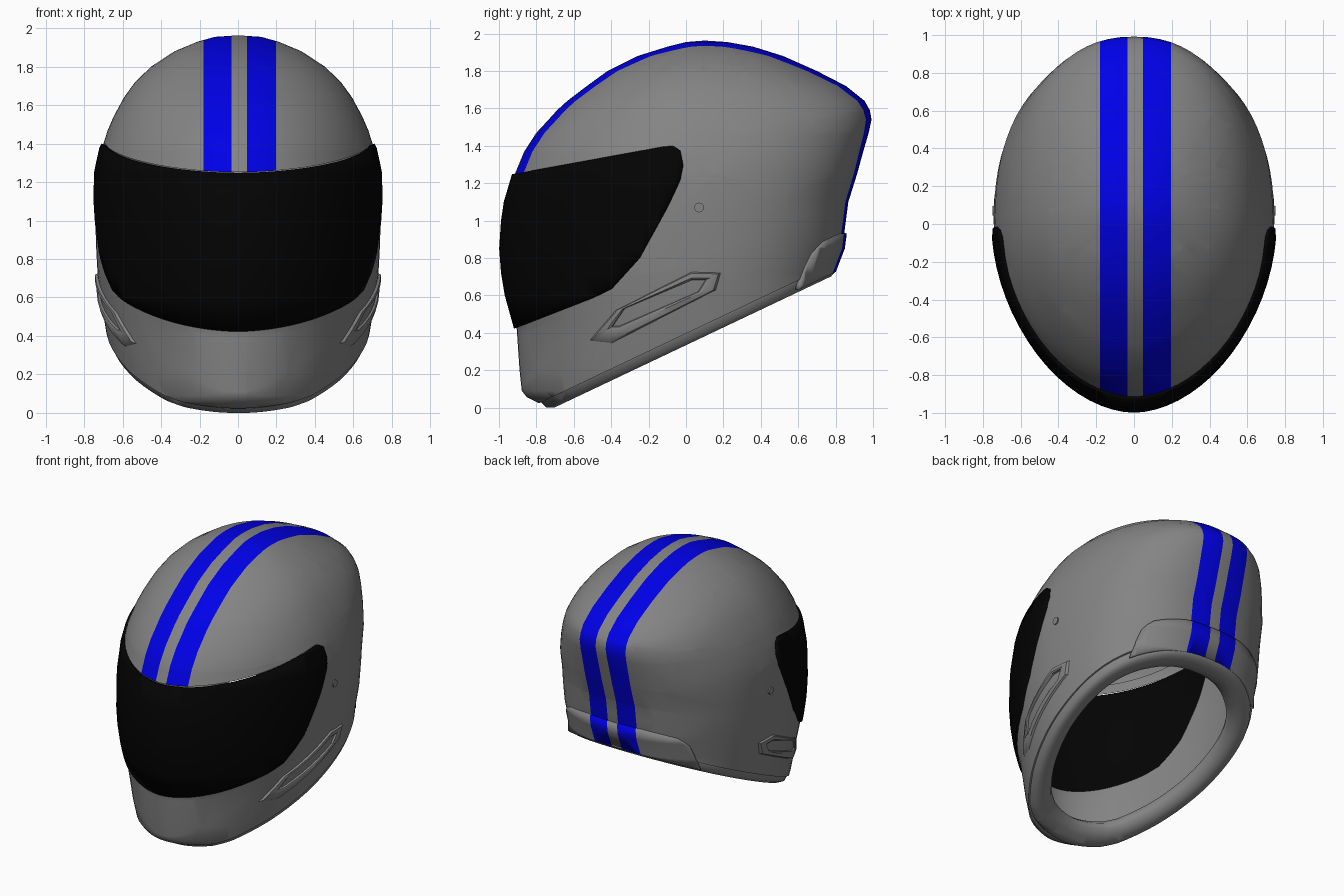
import bpy, bmesh, math
from mathutils import Vector

if "Cube" in bpy.data.objects:
    bpy.data.objects.remove(bpy.data.objects["Cube"])


def material(name, rgb):
    m = bpy.data.materials.new(name)
    m.diffuse_color = (*rgb, 1)
    m.use_nodes = True
    m.node_tree.nodes["Principled BSDF"].inputs["Base Color"].default_value = m.diffuse_color
    return m


GREY = material("shell grey", (0.23, 0.23, 0.23))
BLUE = material("stripe blue", (0.0, 0.0, 0.8))
BLACK = material("visor black", (0.001, 0.001, 0.001))

# Horizontal sections of the helmet: z, front y, back y, half width
KEYS = [(0.0, -.74, .80, .53), (.03, -.80, .80, .56), (.055, -.85, .80, .58),
        (.09, -.878, .80, .60), (.2, -.89, .80, .635), (.42, -.905, .78, .685),
        (.6, -.955, .78, .715), (.72, -.975, .785, .73), (.85, -.985, .835, .737),
        (1.0, -.975, .855, .742), (1.1, -.96, .868, .742), (1.25, -.915, .915, .735),
        (1.37, -.865, .948, .71), (1.47, -.80, .977, .677), (1.54, -.735, .992, .647),
        (1.59, -.69, .983, .62), (1.64, -.635, .955, .593), (1.72, -.53, .855, .535),
        (1.8, -.42, .70, .452), (1.88, -.26, .52, .33), (1.93, -.1, .36, .21),
        (1.955, .0, .22, .12)]
SLOPE, Y0 = .474, -.73          # bottom opening plane: z = SLOPE * (y - Y0)


def shape(z):
    """Section centre and front/back roundness at a height."""
    t = max(0, (z - 1.2) / .76)
    return .1 * t, 1.85 + .13 * t, 2.4 - .35 * t


def side_x(y, z):
    """Half width of the shell at a point of the side view."""
    for k0, k1 in zip(KEYS, KEYS[1:]):
        if k0[0] <= z <= k1[0]:
            t = (z - k0[0]) / (k1[0] - k0[0])
            _, yf, yb, w = [a + (b - a) * t for a, b in zip(k0, k1)]
            yc, pf, pb = shape(z)
            a, p = (yb - yc, pb) if y > yc else (yc - yf, pf)
            return w * max(0, 1 - (abs(y - yc) / a) ** p) ** (1 / p)


def surface(off=0.0, n=72):
    """Loft the helmet surface, grown by off."""
    bm = bmesh.new()
    rings = []
    for z, yf, yb, w in KEYS:
        yc, pf, pb = shape(z)
        zz = 1 + (z - 1) * (1 + off) if z > 1 else z
        ring = []
        for i in range(n):
            c, s = math.cos(math.tau * i / n), math.sin(math.tau * i / n)
            p = pb if s > 0 else pf
            a = (yb - yc if s > 0 else yc - yf) + off
            x = math.copysign(abs(c) ** (2 / p), c) * (w + off)
            y = yc + math.copysign(abs(s) ** (2 / p), s) * a
            ring.append(bm.verts.new((x, y, zz)))
        rings.append(ring)
    for a, b in zip(rings, rings[1:]):
        for i in range(n):
            j = (i + 1) % n
            bm.faces.new((a[i], a[j], b[j], b[i]))
    top = bm.verts.new((0, .1, 1 + .963 * (1 + off)))
    for i in range(n):
        bm.faces.new((rings[-1][i], rings[-1][(i + 1) % n], top))
    return bm


def cut(bm, co, no, clear=False):
    bmesh.ops.bisect_plane(bm, geom=bm.verts[:] + bm.edges[:] + bm.faces[:], dist=1e-5,
                           plane_co=co, plane_no=no, clear_outer=clear)


def planes(poly):
    """Outward planes of a convex counter-clockwise (y, z) outline."""
    for (y0, z0), (y1, z1) in zip(poly, poly[1:] + poly[:1]):
        yield Vector((0, y0, z0)), Vector((0, z1 - z0, y0 - y1)).normalized()


def keep_inside(bm, poly):
    for co, no in planes(poly):
        cut(bm, co, no, True)


def open_hole(bm, poly):
    for co, no in planes(poly):
        cut(bm, co, no)
    inside = [f for f in bm.faces
              if all((f.calc_center_median() - co).dot(no) < 0 for co, no in planes(poly))]
    bmesh.ops.delete(bm, geom=inside, context='FACES')


def trim_bottom(bm, lift):
    cut(bm, (0, Y0, lift), (0, SLOPE, -1), True)


def paint_stripes(bm):
    for x in (-.18, -.035, .048, .197):
        cut(bm, (x, 0, 0), (1, 0, 0))
    for f in bm.faces:
        c = f.calc_center_median()
        if (-.18 < c.x < -.035 or .048 < c.x < .197) and (c.z > 1.15 or c.y > .5):
            f.material_index = 1


def finish(bm, name, mats, thick=0, angle=35):
    me = bpy.data.meshes.new(name)
    bm.to_mesh(me)
    bm.free()
    ob = bpy.data.objects.new(name, me)
    bpy.context.collection.objects.link(ob)
    for m in mats:
        me.materials.append(m)
    bpy.ops.object.select_all(action='DESELECT')
    bpy.context.view_layer.objects.active = ob
    ob.select_set(True)
    bpy.ops.object.shade_smooth_by_angle(angle=math.radians(angle))
    if thick:
        s = ob.modifiers.new("thickness", 'SOLIDIFY')
        s.thickness, s.offset = thick, -1
    return ob


VISOR = [(-1.2, .315), (-.5, .585), (-.40, .635), (-.25, .8), (-.1, 1.07), (-.03, 1.22),
         (-.015, 1.3), (-.03, 1.375), (-.07, 1.40), (-.12, 1.396), (-1.2, 1.199)]
TAIL = [(.60, .6304), (1.2, .915), (1.2, .96), (.84, .93), (.74, .885), (.68, .82),
        (.64, .74), (.61, .66)]

# Outer shell with stripes, broad rolled bottom lip and face opening
bm = surface()
trim_bottom(bm, .05)
paint_stripes(bm)
loop = [e for e in bm.edges if e.is_boundary]
centre = Vector((0, .02, SLOPE * (.02 - Y0) + .05))
down = Vector((0, SLOPE, -1)).normalized()
last = (1, 0)
for step in ((.985, 0), (.97, .04), (.93, .056), (.86, .05), (.80, .025), (.78, -.01),
             (.80, -.05), (.87, -.10)):
    ext = bmesh.ops.extrude_edge_only(bm, edges=loop)["geom"]
    loop = [g for g in ext if isinstance(g, bmesh.types.BMEdge) and g.is_boundary]
    for v in {v for e in loop for v in e.verts}:
        flat = v.co - down * last[1]
        v.co = centre + (flat - centre) * (step[0] / last[0]) + down * step[1]
    last = step
    for g in ext:
        if isinstance(g, bmesh.types.BMFace):
            g.material_index = 0
for v in bm.verts:
    v.co.z = max(v.co.z, 0)
bmesh.ops.recalc_face_normals(bm, faces=bm.faces[:])
open_hole(bm, VISOR)
finish(bm, "outer_shell", [GREY, BLUE], angle=55)

# Inner liner
bm = surface(-.08)
trim_bottom(bm, .10)
open_hole(bm, VISOR)
bmesh.ops.reverse_faces(bm, faces=bm.faces[:])
finish(bm, "inner_liner", [GREY], angle=55)

# Visor
bm = surface(.014)
keep_inside(bm, VISOR)
finish(bm, "visor", [BLACK], .025)

# Raised panel at the back of the neck
bm = surface(.014)
keep_inside(bm, TAIL)
paint_stripes(bm)
finish(bm, "neck_panel", [GREY, BLUE], .03)

# Side vents and visor pivots, on both sides
OUTER = [(-.53, .35), (-.38, .52), (.03, .73), (.195, .725), (.17, .63), (-.40, .335)]
INNER = [(-.40, .43), (-.33, .53), (.03, .685), (.11, .685), (.07, .62), (-.36, .43)]


def dense(poly, n=5):
    return [Vector(a).lerp(Vector(b), i / n)
            for a, b in zip(poly, poly[1:] + poly[:1]) for i in range(n)]


for side, label in ((1, "right"), (-1, "left")):
    bm = bmesh.new()
    rings = []
    for t, off in ((0, -.012), (.25, .014), (.8, .018), (1, .012), (1.15, -.015)):
        pts = [a.lerp(b, t) for a, b in zip(dense(OUTER), dense(INNER))]
        rings.append([bm.verts.new((side * (side_x(y, z) + off), y, z)) for y, z in pts])
    for a, b in zip(rings, rings[1:]):
        for i in range(len(a)):
            j = (i + 1) % len(a)
            quad = (a[i], b[i], b[j], a[j])
            bm.faces.new(quad if side > 0 else quad[::-1])
    bmesh.ops.recalc_face_normals(bm, faces=bm.faces[:])
    if sum(f.normal.x * f.calc_area() for f in bm.faces) * side < 0:
        bmesh.ops.reverse_faces(bm, faces=bm.faces[:])
    finish(bm, label + "_vent", [GREY])

    bpy.ops.mesh.primitive_cylinder_add(
        vertices=16, radius=.026, depth=.03, rotation=(0, math.pi / 2, 0),
        location=(side * (side_x(.07, 1.07) - .007), .07, 1.07))
    pivot = bpy.context.object
    pivot.name = label + "_pivot"
    pivot.data.materials.append(GREY)
